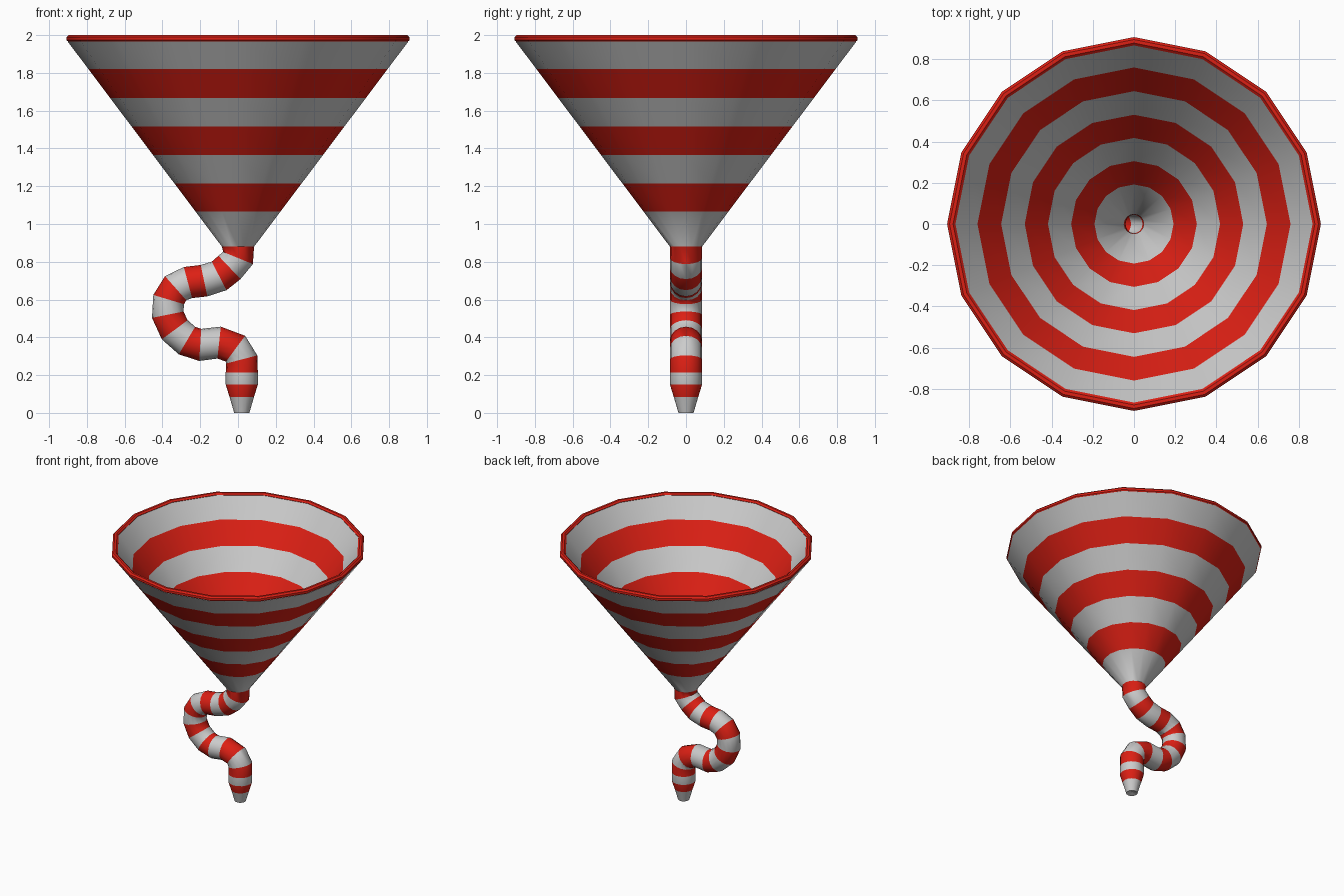
import bpy, bmesh
from math import cos, sin, tau
from mathutils import Vector

if "Cube" in bpy.data.objects:
    bpy.data.objects.remove(bpy.data.objects["Cube"])

SIDES = 16


def material(name, color):
    m = bpy.data.materials.new(name)
    m.diffuse_color = (*color, 1)
    m.use_nodes = True
    m.node_tree.nodes["Principled BSDF"].inputs["Base Color"].default_value = m.diffuse_color
    return m


GREY = material("light_grey", (0.8, 0.8, 0.8))
RED = material("red", (0.72, 0.014, 0.007))


def ring(x, z, r, t):
    """Circle around (x, 0, z), square to the in-plane direction t."""
    n = Vector((-t.z, 0, t.x))
    return [Vector((x, 0, z)) + r * (cos(a) * n + sin(a) * Vector((0, 1, 0)))
            for a in (tau * i / SIDES for i in range(SIDES))]


def loft(name, rings, reds, closed=False, thickness=0):
    bm = bmesh.new()
    rows = [[bm.verts.new(p) for p in r] for r in rings]
    for k in range(len(rows) if closed else len(rows) - 1):
        a, b = rows[k], rows[(k + 1) % len(rows)]
        for i in range(SIDES):
            j = (i + 1) % SIDES
            bm.faces.new((a[i], b[i], b[j], a[j])).material_index = int(reds[k])
    me = bpy.data.meshes.new(name)
    if closed:
        bmesh.ops.recalc_face_normals(bm, faces=bm.faces)
    bm.to_mesh(me)
    bm.free()
    me.materials.append(GREY)
    me.materials.append(RED)
    ob = bpy.data.objects.new(name, me)
    bpy.context.collection.objects.link(ob)
    bpy.ops.object.select_all(action='DESELECT')
    ob.select_set(True)
    bpy.context.view_layer.objects.active = ob
    if thickness:
        mod = ob.modifiers.new("wall", 'SOLIDIFY')
        mod.thickness = thickness
        mod.offset = -1
        bpy.ops.object.modifier_apply(modifier=mod.name)
    bpy.ops.object.shade_smooth_by_angle(angle=0.6)
    return ob


DOWN = Vector((0, 0, -1))

# Striped cone
cone_z = [1.965, 1.82, 1.667, 1.515, 1.365, 1.215, 1.065]
rings = [ring(0, z, 0.085 + (z - 0.88) * 0.752, DOWN) for z in cone_z]
reds = [k % 2 for k in range(len(cone_z))]

# Winding spout: x, z of each stripe edge, then the tapering nozzle
path = [(0, .88), (0, .82), (-.045, .77), (-.10, .725), (-.18, .70), (-.265, .69),
        (-.33, .66), (-.367, .60), (-.372, .52), (-.335, .44), (-.27, .383),
        (-.20, .36), (-.10, .372), (-.013, .34), (.02, .283), (.02, .213),
        (.02, .15), (.02, .085), (.02, 0)]
radii = [0.085] * (len(path) - 2) + [0.065, 0.04]
for k, (x, z) in enumerate(path):
    t = DOWN
    if 0 < k < len(path) - 3:
        p, q = path[k - 1], path[k + 1]
        t = Vector((q[0] - p[0], 0, q[1] - p[1])).normalized()
    rings.append(ring(x, z, radii[k], t))
    reds.append(k % 2 == 0)
loft("funnel_and_spout", rings, reds, thickness=0.04)

# Rounded red rim
rim = [ring(0, 1.981 + 0.019 * sin(a), 0.887 + 0.022 * cos(a), DOWN)
       for a in (tau * (i + 0.5) / 8 for i in range(8))]
scale = 1 / cos(tau / 16)
rim = [[Vector((p.x, p.y, 1.981 + (p.z - 1.981) * scale)) for p in r] for r in rim]
loft("rim", rim, [1] * 8, closed=True)
